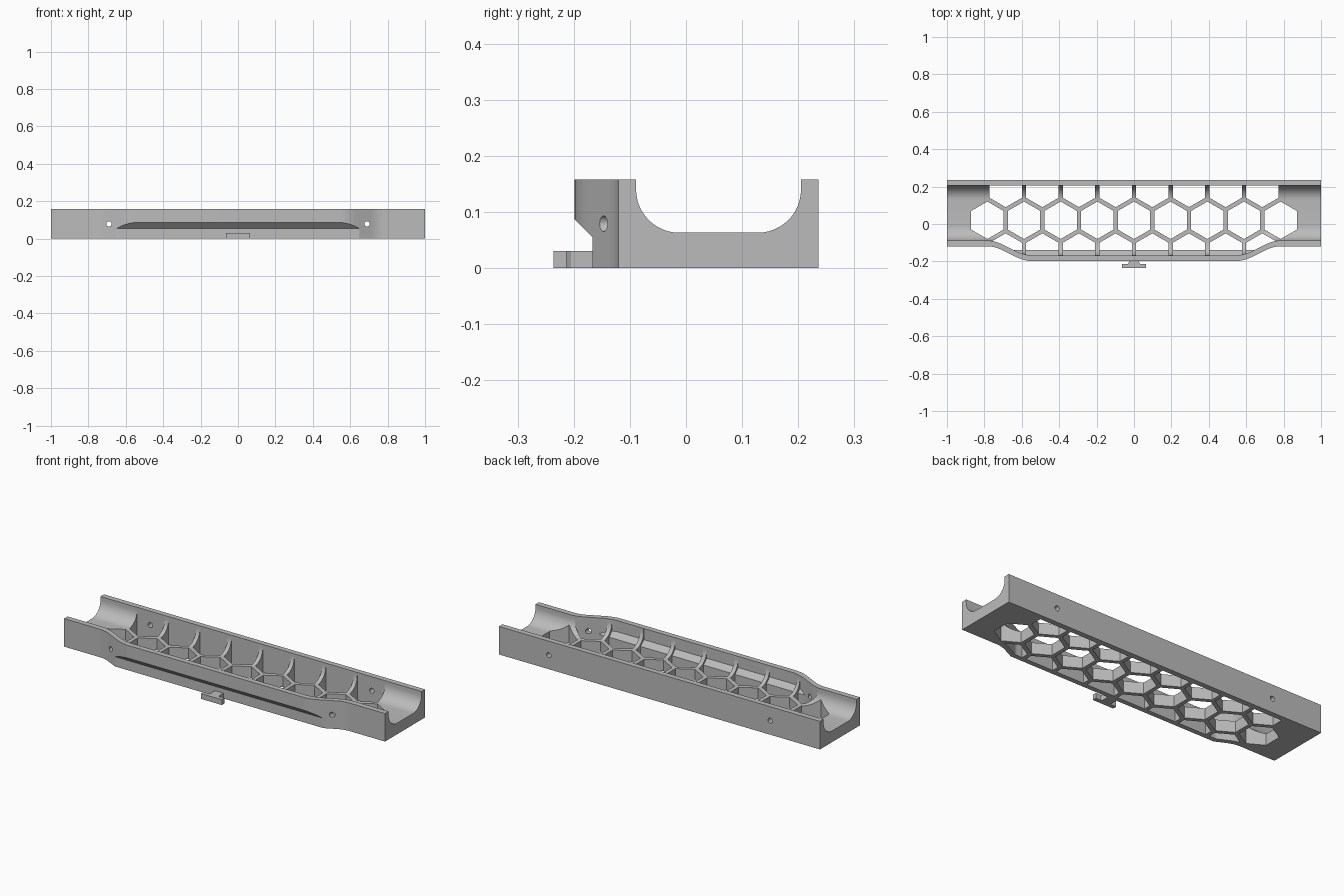
import bpy, bmesh, math

cube = bpy.data.objects.get("Cube")
if cube:
    bpy.data.objects.remove(cube, do_unlink=True)

gray = bpy.data.materials.new("plain_gray")
gray.use_nodes = True
gray.diffuse_color = (0.5, 0.5, 0.5, 1)
gray.node_tree.nodes["Principled BSDF"].inputs["Base Color"].default_value = (0.5, 0.5, 0.5, 1)

HEIGHT, BACK, WALL = 0.158, 0.236, 0.031


def front_y(x):
    """Plan line of the front wall: straight ends easing into a wider middle."""
    a, b, c, d, slope = 0.78, 0.71, 0.63, 0.54, 0.49
    x = min(max(abs(x), d), a)
    drop = (a - max(x, b)) ** 2 / (2 * (a - b))
    drop += max(0, b - max(x, c))
    if x < c:
        drop += (c - x) - (c - x) ** 2 / (2 * (c - d))
    return -0.12 - slope * drop


def make_object(name, bm):
    bmesh.ops.remove_doubles(bm, verts=bm.verts, dist=1e-5)
    bmesh.ops.recalc_face_normals(bm, faces=bm.faces)
    mesh = bpy.data.meshes.new(name)
    bm.to_mesh(mesh)
    bm.free()
    mesh.materials.append(gray)
    obj = bpy.data.objects.new(name, mesh)
    bpy.context.collection.objects.link(obj)
    return obj


def loft(name, ring, end):
    """Skin a y-z section, which may change with x, along the length."""
    half = [0.54 + 0.24 * i / 24 for i in range(25)] + [0.649, end]
    xs = sorted([-x for x in half] + half)
    bm = bmesh.new()
    rings = [[bm.verts.new((x, y, z)) for y, z in ring(x)] for x in xs]
    n = len(rings[0])
    for r, s in zip(rings, rings[1:]):
        for i in range(n):
            j = (i + 1) % n
            bm.faces.new((r[i], r[j], s[j], s[i]))
    bm.faces.new(rings[0])
    bm.faces.new(rings[-1])
    return make_object(name, bm)


def prism(bm, points, z0, z1):
    """Extrude a plan outline upward."""
    face = bm.faces.new([bm.verts.new((x, y, z0)) for x, y in points])
    new = bmesh.ops.extrude_face_region(bm, geom=[face])["geom"]
    for v in new:
        if isinstance(v, bmesh.types.BMVert):
            v.co.z = z1


def boolean(obj, cutter, operation):
    bpy.context.view_layer.update()
    mod = obj.modifiers.new("cut", "BOOLEAN")
    mod.operation, mod.solver, mod.object = operation, "EXACT", cutter
    bpy.context.view_layer.objects.active = obj
    bpy.ops.object.modifier_apply(modifier=mod.name)
    bpy.data.objects.remove(cutter, do_unlink=True)


def shell_ring(inset, low_y, low_z, back, bottom, top):
    """Section with a sloping undercut below the bulging front wall."""
    def ring(x):
        f = front_y(x) + inset
        low = max(f, low_y)
        return [(f, top), (f, low_z + low - f), (low, low_z), (low, bottom),
                (back, bottom), (back, top)]
    return ring


def channel_ring(x):
    """Open trough with rounded lower corners."""
    r, floor, right = 0.077, 0.063, 0.205
    left = front_y(x) + WALL
    arc = [math.pi / 2 * i / 12 for i in range(13)]
    pts = [(left, 0.3)]
    pts += [(left + r - r * math.cos(t), floor + r - r * math.sin(t)) for t in arc]
    pts += [(right - r + r * math.sin(t), floor + r - r * math.cos(t)) for t in arc]
    return pts + [(right, 0.3)]


# Long tray body with its trough
body = loft("tray_body", shell_ring(0, -0.167, 0.055, BACK, 0, HEIGHT), 1.0)
boolean(body, loft("trough_cutter", channel_ring, 1.1), "DIFFERENCE")

# Honeycomb openings, kept inside the walls
bm = bmesh.new()
pitch, radius, row_gap = 0.196, 0.1, 0.17
for row, count in ((-1, 8), (0, 9), (1, 8)):
    for i in range(count):
        cx, cy = (i - (count - 1) / 2) * pitch, 0.02 + row * row_gap
        prism(bm, [(cx + radius * math.sin(k * math.pi / 3),
                    cy + radius * math.cos(k * math.pi / 3)) for k in range(6)], -0.05, 0.25)
honeycomb = make_object("honeycomb_cutter", bm)
limits = loft("honeycomb_limits", shell_ring(WALL - 0.0005, -0.14, 0.067, 0.2055, -0.1, 0.3), 1.05)
boolean(honeycomb, limits, "INTERSECT")
boolean(body, honeycomb, "DIFFERENCE")

# Cross holes through both walls
for x in (-0.69, 0.69):
    bpy.ops.mesh.primitive_cylinder_add(vertices=24, radius=0.014, depth=0.8,
                                        location=(x, 0, 0.079), rotation=(math.pi / 2, 0, 0))
    boolean(body, bpy.context.object, "DIFFERENCE")

# T-shaped hook on the front
half = [(0.027, -0.16), (0.027, -0.205), (0.032, -0.213), (0.065, -0.213),
        (0.065, -0.236), ]
bm = bmesh.new()
prism(bm, half + [(-x, y) for x, y in reversed(half)], 0, 0.03)
hook = make_object("front_hook", bm)

# Smooth curves, crisp edges
for obj in (body, hook):
    bpy.ops.object.select_all(action="DESELECT")
    obj.select_set(True)
    bpy.context.view_layer.objects.active = obj
    bpy.ops.object.shade_smooth_by_angle(angle=math.radians(25))
